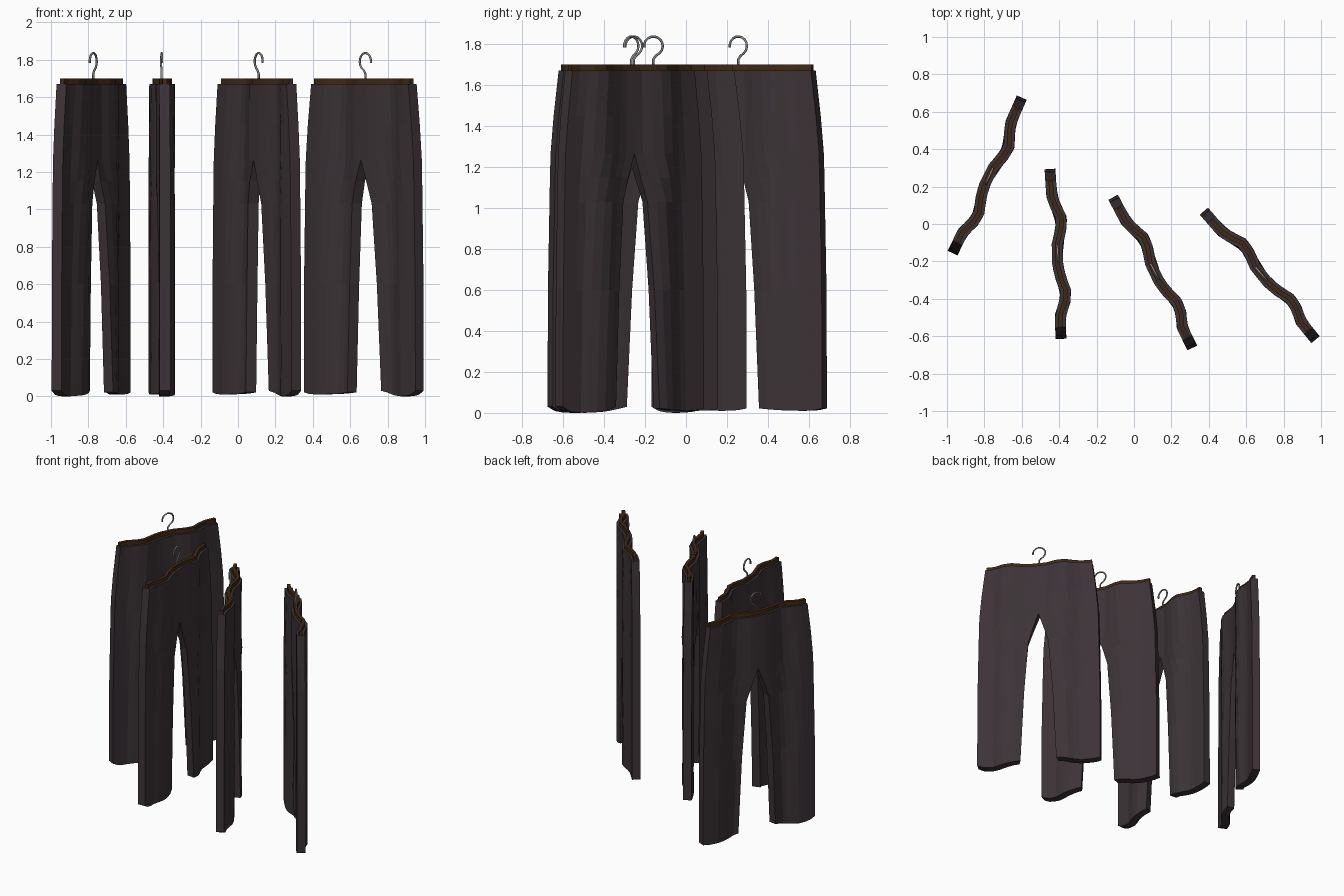
import bpy, bmesh, math
from mathutils import Matrix

if "Cube" in bpy.data.objects:
    bpy.data.objects.remove(bpy.data.objects["Cube"])


def material(name, rgb):
    m = bpy.data.materials.new(name)
    m.diffuse_color = (*rgb, 1)
    m.use_nodes = True
    m.node_tree.nodes["Principled BSDF"].inputs["Base Color"].default_value = m.diffuse_color
    return m


CLOTH = material("dark plum cloth", (0.045, 0.033, 0.038))
WOOD = material("dark brown bar", (0.055, 0.022, 0.007))
METAL = material("grey metal", (0.25, 0.25, 0.24))


def interp(table, v):
    if v <= table[0][0]:
        return table[0][1]
    for (a, p), (b, q) in zip(table, table[1:]):
        if v <= b:
            return p + (q - p) * (v - a) / (b - a)
    return table[-1][1]


# fold of the cloth in plan, and leg outlines by height
WAVE = [(-.46, 0), (-.31, .0), (-.25, .018), (-.19, .045), (-.13, .038), (-.05, .012),
        (.06, .008), (.13, .02), (.2, .042), (.26, .034), (.33, .004), (.46, 0)]
OUTER = [(0, .455), (.6, .453), (1.25, .44), (1.45, .422), (1.67, .395)]
INNER = [(0, .14), (.6, .113), (1.03, .08), (1.15, .042), (1.265, 0)]
HEM = [(0, .03), (.3, .006), (.65, 0), (.85, .005), (1, .03)]
ROWS = [0, .6, 1.03, 1.15, 1.265, 1.45, 1.67]
COLS = 8


def place(ob, mat, matrix):
    ob.data.materials.append(mat)
    ob.matrix_world = matrix
    return ob


def mesh_object(name, bm, mat, matrix, thickness):
    bmesh.ops.remove_doubles(bm, verts=bm.verts, dist=.0005)
    bmesh.ops.recalc_face_normals(bm, faces=bm.faces)
    me = bpy.data.meshes.new(name)
    bm.to_mesh(me)
    bm.free()
    ob = bpy.data.objects.new(name, me)
    bpy.context.collection.objects.link(ob)
    s = ob.modifiers.new("thickness", 'SOLIDIFY')
    s.thickness, s.offset = thickness, 0
    return place(ob, mat, matrix)


def trousers(n, matrix):
    # two folded legs joined above the crotch
    bm = bmesh.new()
    for side in (-1, 1):
        grid = []
        for z in ROWS:
            row = []
            for c in range(COLS + 1):
                t = c / COLS
                x = side * (interp(INNER, z) * (1 - t) + interp(OUTER, z) * t)
                h = z
                if z == 0:
                    h = interp(HEM, t) if side > 0 else .01 + .4 * interp(HEM, t)
                row.append(bm.verts.new((x, interp(WAVE, x), h)))
            grid.append(row)
        for r in range(len(ROWS) - 1):
            for c in range(COLS):
                f = [grid[r][c], grid[r][c + 1], grid[r + 1][c + 1], grid[r + 1][c]]
                bm.faces.new(f if side > 0 else f[::-1])
    mesh_object(f"trousers_{n}", bm, CLOTH, matrix, .058)

    # wooden bar following the fold along the waist
    bm = bmesh.new()
    xs = [-.39] + [x for x, _ in WAVE[1:-1]] + [.39]
    pairs = [[bm.verts.new((x, interp(WAVE, x), z)) for z in (1.66, 1.70)] for x in xs]
    for a, b in zip(pairs, pairs[1:]):
        bm.faces.new((a[0], b[0], b[1], a[1]))
    mesh_object(f"hanger_bar_{n}", bm, WOOD, matrix, .024)

    # wire hook: stem, then an arc over the top
    pts = [(0, 1.69), (0, 1.725), (-.012, 1.742), (-.03, 1.755)]
    for i in range(11):
        a = math.radians(205 - i * 21.5)
        pts.append((.046 * math.cos(a), 1.79 + .046 * math.sin(a)))
    cu = bpy.data.curves.new(f"hanger_hook_{n}", 'CURVE')
    cu.dimensions = '3D'
    cu.bevel_depth, cu.bevel_resolution, cu.use_fill_caps = .006, 1, True
    sp = cu.splines.new('POLY')
    sp.points.add(len(pts) - 1)
    for p, (x, z) in zip(sp.points, pts):
        p.co = (x, .012, z, 1)
    ob = bpy.data.objects.new(cu.name, cu)
    bpy.context.collection.objects.link(ob)
    place(ob, METAL, matrix)


# four pairs, each turned its own way
for n, (x, y, deg) in enumerate([(-.785, .26, -114), (-.42, -.16, -86.3),
                                 (.10, -.26, -62.3), (.672, -.275, -49)], 1):
    trousers(n, Matrix.Translation((x, y, 0)) @ Matrix.Rotation(math.radians(deg), 4, 'Z'))
